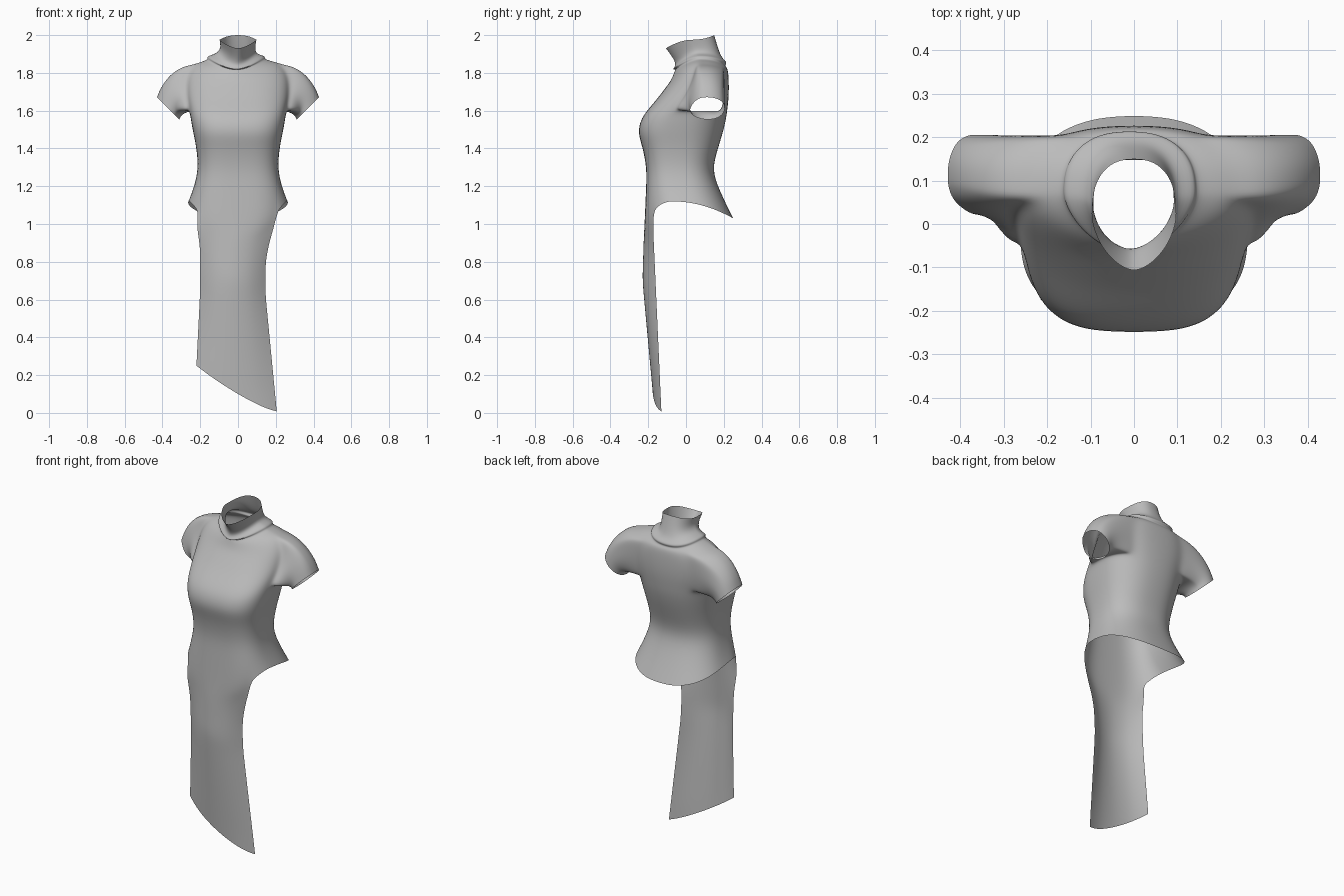
import bpy, bmesh, math
from mathutils import Vector

if "Cube" in bpy.data.objects:
    bpy.data.objects.remove(bpy.data.objects["Cube"])

N = 32                       # points around each body ring
ARM = range(-1, 5)           # ring columns left open for the sleeve
ARM_LO, ARM_HI = 6, 10       # ring rows left open for the sleeve
FRONT = range(-12, -3)       # hem columns that continue into the front panel
SLEEVE_STEPS, PANEL_ROWS = 6, 12

cloth = bpy.data.materials.new("grey cloth")
cloth.diffuse_color = (0.5, 0.5, 0.5, 1)
cloth.use_nodes = True
cloth.node_tree.nodes["Principled BSDF"].inputs["Base Color"].default_value = cloth.diffuse_color


def interp(table, v):
    """Piecewise linear lookup in (key, value) pairs with rising keys."""
    v = min(max(v, table[0][0]), table[-1][0])
    for (a, fa), (b, fb) in zip(table, table[1:]):
        if v <= b:
            return fa + (fb - fa) * (v - a) / (b - a)


def power(v, n):
    return math.copysign(abs(v) ** (2 / n), v)


def hem_height(y):
    """Hem falls in a curve to the back and more steeply to the front."""
    if y > -.08:
        return 1.122 - .092 * ((y + .08) / .33) ** 2
    return 1.122 - .12 * ((y + .08) / .14) ** 2


# level body rings: half width, front y, back y, height
BODY = [(.265, -.220, .250, 1.05), (.235, -.212, .172, 1.19),
        (.210, -.208, .138, 1.29), (.220, -.228, .170, 1.40),
        (.237, -.256, .195, 1.48), (.250, -.242, .212, 1.55),
        (.257, -.208, .219, 1.60), (.270, -.155, .226, 1.66),
        (.275, -.110, .228, 1.72)]
# shoulder and collar rings: half width, front y, back y, front, side, back height
NECK = [(.270, -.080, .226, 1.76, 1.79, 1.78),
        (.235, -.067, .222, 1.79, 1.845, 1.815),
        (.185, -.060, .215, 1.81, 1.862, 1.83),
        (.148, -.055, .205, 1.82, 1.872, 1.84),
        (.158, -.077, .221, 1.815, 1.89, 1.855),
        (.106, -.050, .190, 1.84, 1.90, 1.877),
        (.090, -.070, .170, 1.88, 1.93, 1.93),
        (.098, -.107, .150, 1.93, 1.975, 2.0)]
RINGS = [b + (b[3], b[3]) for b in BODY] + NECK

bm = bmesh.new()

# body and collar
rows = []
for r, (hw, yf, yb, zf, zs, zb) in enumerate(RINGS):
    row = []
    square = interp([(1.6, 3), (1.86, 1.7)], zs)   # boxy chest, pointed neckline
    for i in range(N):
        a = 2 * math.pi * i / N
        c, s = math.cos(a), math.sin(a)
        n = 2.4 if s > 0 else square
        x = hw * power(c, n) - (.01 if r in (12, 13, 14) else 0)
        y = (yf + yb) / 2 + (yb - yf) / 2 * power(s, n)
        z = zs + ((zb if s > 0 else zf) - zs) * s * s
        row.append(bm.verts.new((x, y, z if r else hem_height(y))))
    rows.append(row)

holes = {i % N for i in ARM} | {(N // 2 - 1 - i) % N for i in ARM}
for r in range(len(rows) - 1):
    for i in range(N):
        if ARM_LO <= r < ARM_HI and i in holes:
            continue
        j = (i + 1) % N
        bm.faces.new((rows[r][i], rows[r][j], rows[r + 1][j], rows[r + 1][i]))

# sleeves: sweep each armhole edge along a curve to a slanted cuff
i0, i1 = ARM[0], ARM[-1] + 1
edge = [(ARM_LO, i) for i in range(i0, i1)]
edge += [(r, i1) for r in range(ARM_LO, ARM_HI)]
edge += [(ARM_HI, i) for i in range(i1, i0, -1)]
edge += [(r, i0) for r in range(ARM_HI, ARM_LO, -1)]
for side in (1, -1):
    strands = []
    for r, i in edge:
        v = rows[r][i % N if side > 0 else (N // 2 - i) % N]
        p0 = Vector((v.co.x * side, v.co.y, v.co.z))
        a = math.atan2(p0.z - 1.72, (p0.y - .095) * 1.1)
        c, s = math.cos(a), math.sin(a)
        p3 = Vector((.37 + .06 * s, .113 + .096 * c, 1.612 + .06 * s))
        d = (p3 - p0).length
        p1 = p0 + Vector((.4 * d, 0, -.02 * d))
        p2 = p3 + Vector((-.09 * d, 0, .29 * d))
        strand = [v]
        for k in range(1, SLEEVE_STEPS + 1):
            t = k / SLEEVE_STEPS
            u = 1 - t
            p = p0 * u**3 + p1 * 3 * u * u * t + p2 * 3 * u * t * t + p3 * t**3
            strand.append(bm.verts.new((p.x * side, p.y, p.z)))
        strands.append(strand)
    for s, q in zip(strands, strands[1:] + strands[:1]):
        for k in range(SLEEVE_STEPS):
            bm.faces.new((s[k], q[k], q[k + 1], s[k + 1]))

# front panel: slanted hem, curved inwards at both edges
LEFT = [(.25, -.22), (.65, -.2), (.865, -.2), (1.05, -.225)]
RIGHT = [(.01, .205), (.65, .143), (.84, .147), (1.05, .21)]
MIDDLE = [(.07, -.175), (.7, -.235), (1.05, -.222)]
prev = [rows[0][i % N] for i in FRONT]
top = [v.co.copy() for v in prev]
for k in range(1, PANEL_ROWS + 1):
    cur = []
    for p in top:
        s = (p.x - top[0].x) / (top[-1].x - top[0].x)
        bottom = .008 + .242 * max(1 - s, 0) ** 1.3
        z = p.z + (bottom - p.z) * k / PANEL_ROWS
        x = interp(LEFT, z) * (1 - s) + interp(RIGHT, z) * s
        mid, rim = interp(MIDDLE, z), -.13 - .045 * z
        cur.append(bm.verts.new((x, mid + (rim - mid) * (2 * s - 1) ** 2, z)))
    for j in range(len(cur) - 1):
        bm.faces.new((prev[j], cur[j], cur[j + 1], prev[j + 1]))
    prev = cur

# keep the outside facing out
bmesh.ops.recalc_face_normals(bm, faces=bm.faces[:])
bm.normal_update()
chest = min(bm.faces, key=lambda f: f.calc_center_median().y)
if chest.normal.y > 0:
    bmesh.ops.reverse_faces(bm, faces=bm.faces[:])

mesh = bpy.data.meshes.new("dress")
bm.to_mesh(mesh)
bm.free()
mesh.materials.append(cloth)
dress = bpy.data.objects.new("dress", mesh)
bpy.context.collection.objects.link(dress)
for poly in mesh.polygons:
    poly.use_smooth = True
sub = dress.modifiers.new("smooth cloth", 'SUBSURF')
sub.levels = sub.render_levels = 2
sub.boundary_smooth = 'PRESERVE_CORNERS'
